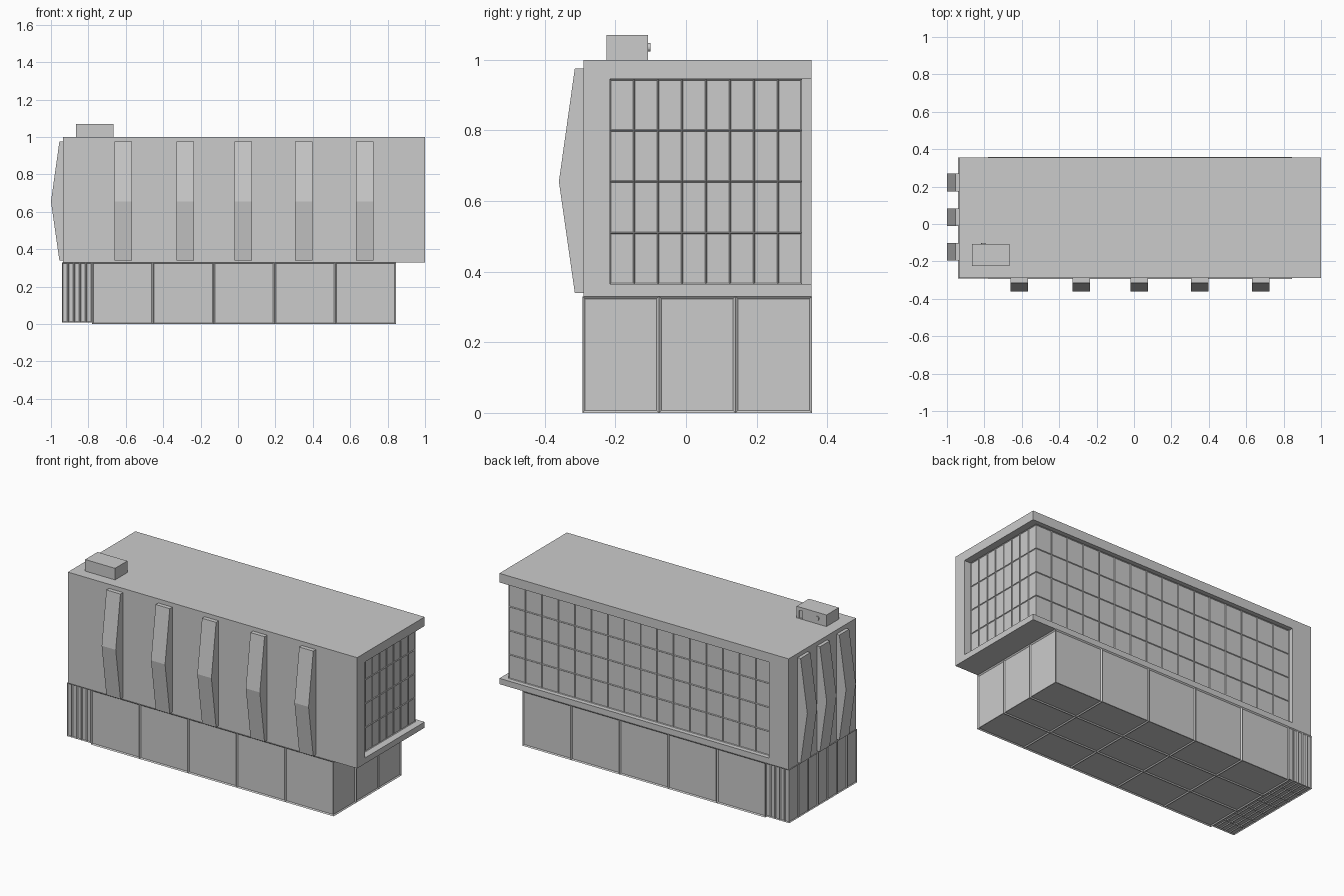
import bpy
import bmesh
from math import radians
from mathutils import Vector, Matrix

cube = bpy.data.objects.get("Cube")
if cube:
    bpy.data.objects.remove(cube, do_unlink=True)

grey = bpy.data.materials.new("concrete_grey")
grey.use_nodes = True
colour = (0.6, 0.6, 0.6, 1)
grey.diffuse_color = colour
grey.node_tree.nodes["Principled BSDF"].inputs["Base Color"].default_value = colour


def finish(bm, name):
    bmesh.ops.recalc_face_normals(bm, faces=bm.faces)
    mesh = bpy.data.meshes.new(name)
    bm.to_mesh(mesh)
    bm.free()
    mesh.materials.append(grey)
    obj = bpy.data.objects.new(name, mesh)
    bpy.context.collection.objects.link(obj)
    return obj


def box_mesh(lo, hi):
    lo, hi = Vector(lo), Vector(hi)
    bm = bmesh.new()
    bmesh.ops.create_cube(bm, size=1)
    bmesh.ops.scale(bm, vec=hi - lo, verts=bm.verts)
    bmesh.ops.translate(bm, vec=(lo + hi) / 2, verts=bm.verts)
    return bm


def box(name, lo, hi):
    return finish(box_mesh(lo, hi), name)


def panelled_box(name, lo, hi, counts, sides, width, depth):
    """Box divided into a grid, with panels sunk between ridged bars."""
    bm = box_mesh(lo, hi)
    for axis, count in enumerate(counts):
        normal = Vector((0, 0, 0))
        normal[axis] = 1
        for i in range(1, count):
            point = Vector(lo)
            point[axis] += (hi[axis] - lo[axis]) * i / count
            bmesh.ops.bisect_plane(bm, geom=bm.verts[:] + bm.edges[:] + bm.faces[:],
                                   plane_co=point, plane_no=normal)
    bm.normal_update()
    panels = [f for f in bm.faces
              if any(f.normal.dot(Vector(s)) > 0.9 for s in sides)]
    bmesh.ops.inset_individual(bm, faces=panels, thickness=width, depth=-depth,
                               use_even_offset=True)
    return finish(bm, name)


def cut(target, lo, hi):
    cutter = box("cutter", lo, hi)
    mod = target.modifiers.new("cut", "BOOLEAN")
    mod.operation = "DIFFERENCE"
    mod.solver = "EXACT"
    mod.object = cutter
    bpy.context.view_layer.objects.active = target
    bpy.ops.object.modifier_apply(modifier=mod.name)
    bpy.data.objects.remove(cutter, do_unlink=True)


RIGHT, LEFT = (-1, 0, 0), (1, 0, 0)
FRONT, BACK, DOWN = (0, -1, 0), (0, 1, 0), (0, 0, -1)

# Upper storeys, opened up along the back and the left end
upper = box("upper_block", (-0.935, -0.29, 0.33), (1, 0.355, 1))
cut(upper, (0.94, -0.215, 0.365), (1.2, 0.6, 0.945))
cut(upper, (-0.805, 0.31, 0.365), (1.2, 0.6, 0.945))

# Recessed glazing that wraps the open corner
panelled_box("corner_glazing", (-0.805, -0.215, 0.365), (0.957, 0.328, 0.945),
             (16, 8, 4), (LEFT, BACK), 0.003, 0.004)

# Panelled ground floor: wide bays and a narrow-slatted end
panelled_box("ground_floor", (-0.78, -0.293, 0), (0.845, 0.357, 0.33),
             (5, 3, 1), (LEFT, FRONT, BACK, DOWN), 0.007, 0.006)
panelled_box("slatted_end", (-0.94, -0.292, 0.008), (-0.78, 0.356, 0.33),
             (5, 7, 1), (RIGHT, FRONT, BACK, DOWN), 0.005, 0.005)

# Angled wall fins: profile of outward distance and height
FIN = [(-0.01, 0.34), (0.025, 0.34), (0.07, 0.655), (0.025, 0.975), (-0.01, 0.975)]


def fin(name, position, angle):
    bm = bmesh.new()
    face = bm.faces.new([bm.verts.new((-0.047, -d, z)) for d, z in FIN])
    side = bmesh.ops.extrude_face_region(bm, geom=[face])["geom"]
    bmesh.ops.translate(bm, vec=(0.094, 0, 0),
                        verts=[v for v in side if isinstance(v, bmesh.types.BMVert)])
    turn = Matrix.Translation(position) @ Matrix.Rotation(radians(angle), 4, "Z")
    bmesh.ops.transform(bm, matrix=turn, verts=bm.verts)
    return finish(bm, name)


for i, x in enumerate((-0.613, -0.283, 0.027, 0.351, 0.677)):
    fin(f"front_fin_{i + 1}", (x, -0.29, 0), 0)
for i, y in enumerate((-0.148, 0.037, 0.222)):
    fin(f"right_fin_{i + 1}", (-0.93, y, 0), -90)

# Rooftop unit with a door recess and a round vent on its back
unit = box("rooftop_unit", (-0.865, -0.225, 0.99), (-0.665, -0.107, 1.07))
cut(unit, (-0.705, -0.115, 1.002), (-0.68, 0, 1.05))
bm = bmesh.new()
bmesh.ops.create_cone(bm, cap_ends=True, segments=16, radius1=0.012, radius2=0.012,
                      depth=0.008, matrix=Matrix.Translation((-0.805, -0.105, 1.035))
                      @ Matrix.Rotation(radians(90), 4, "X"))
finish(bm, "rooftop_vent")
